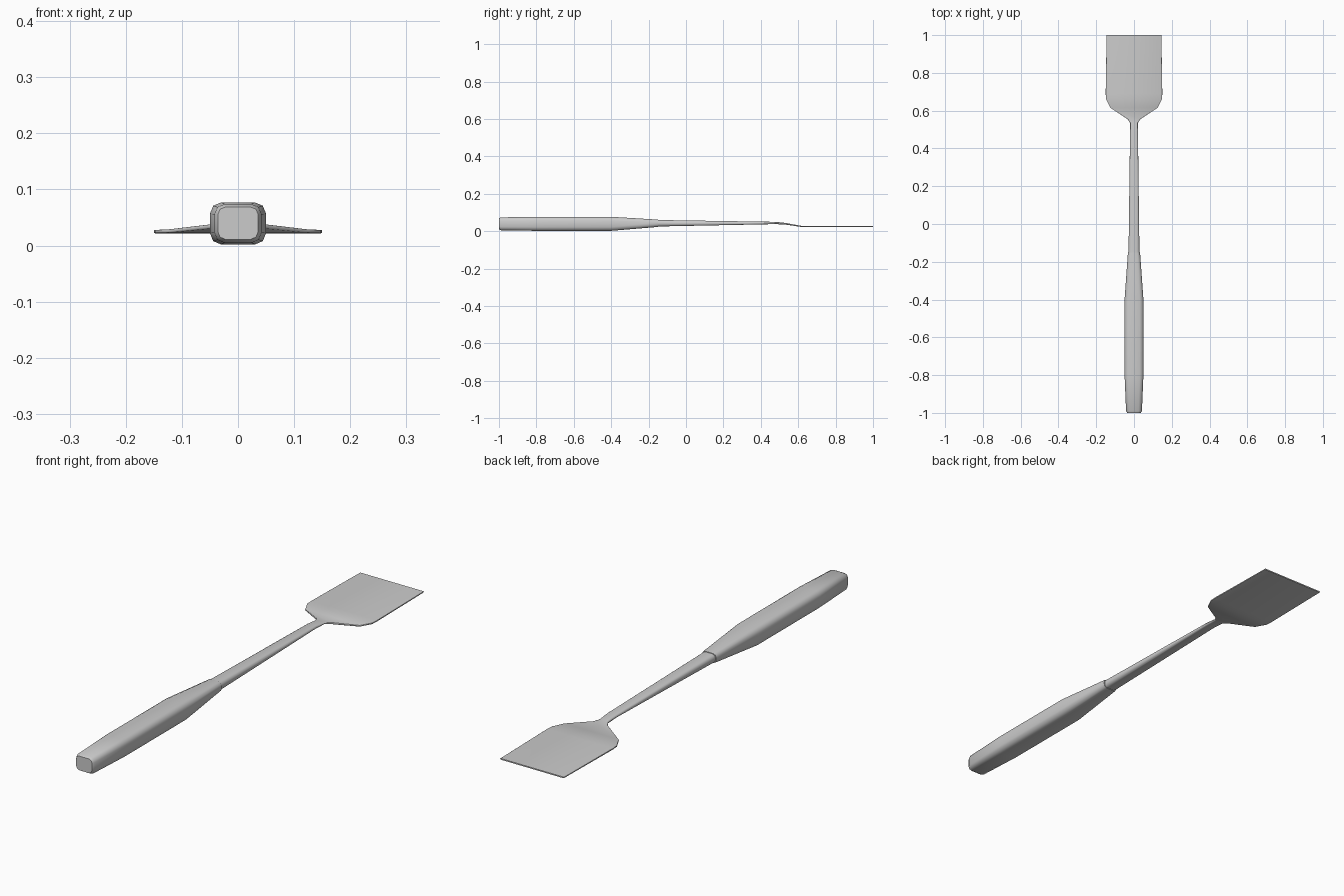
import bpy, bmesh, math

old = bpy.data.objects.get("Cube")
if old:
    bpy.data.objects.remove(old, do_unlink=True)

grey = bpy.data.materials.new("satin_grey")
grey.use_nodes = True
colour = (0.6, 0.6, 0.6, 1)
grey.diffuse_color = colour
grey.node_tree.nodes["Principled BSDF"].inputs["Base Color"].default_value = colour


def section(y, w, low, high, r):
    """Rounded rectangle across the length, with three points per corner."""
    mid, h = (low + high) / 2, (high - low) / 2
    rx, rz = min(r, w * 0.9), min(r, h * 0.9)
    pts = []
    for i, (sx, sz) in enumerate([(1, 1), (-1, 1), (-1, -1), (1, -1)]):
        for k in range(3):
            a = (i + k / 2) * math.pi / 2
            pts.append((sx * (w - rx) + rx * math.cos(a), y,
                        mid + sz * (h - rz) + rz * math.sin(a)))
    return pts


def loft(name, stations, angle):
    """Skin a chain of sections and close both ends."""
    bm = bmesh.new()
    rings = [[bm.verts.new(p) for p in section(*s)] for s in stations]
    for a, b in zip(rings, rings[1:]):
        n = len(a)
        for i in range(n):
            j = (i + 1) % n
            bm.faces.new((a[i], a[j], b[j], b[i]))
    bm.faces.new(rings[0])
    bm.faces.new(rings[-1])
    bmesh.ops.recalc_face_normals(bm, faces=bm.faces)
    mesh = bpy.data.meshes.new(name)
    bm.to_mesh(mesh)
    bm.free()
    mesh.materials.append(grey)
    obj = bpy.data.objects.new(name, mesh)
    bpy.context.collection.objects.link(obj)
    bpy.ops.object.select_all(action="DESELECT")
    obj.select_set(True)
    bpy.context.view_layer.objects.active = obj
    bpy.ops.object.shade_smooth_by_angle(angle=math.radians(angle))


# Grip: y, half width, bottom, top, corner radius
loft("handle_grip", [
    (-1.0, 0.036, 0.011, 0.069, 0.014),
    (-0.99, 0.042, 0.005, 0.074, 0.018),
    (-0.8, 0.05, 0.002, 0.077, 0.02),
    (-0.4, 0.05, 0.002, 0.077, 0.02),
    (-0.15, 0.032, 0.023, 0.062, 0.014),
], 50)

# Shaft flowing through the neck into the flat blade
loft("shaft_and_blade", [
    (-0.16, 0.029, 0.025, 0.06, 0.013),
    (0.48, 0.021, 0.038, 0.05, 0.006),
    (0.535, 0.02, 0.035, 0.044, 0.004),
    (0.555, 0.034, 0.032, 0.04, 0.003),
    (0.615, 0.125, 0.023, 0.029, 0.002),
    (0.66, 0.148, 0.022, 0.028, 0.002),
    (0.69, 0.15, 0.022, 0.028, 0.002),
    (1.0, 0.145, 0.022, 0.027, 0.002),
], 50)
